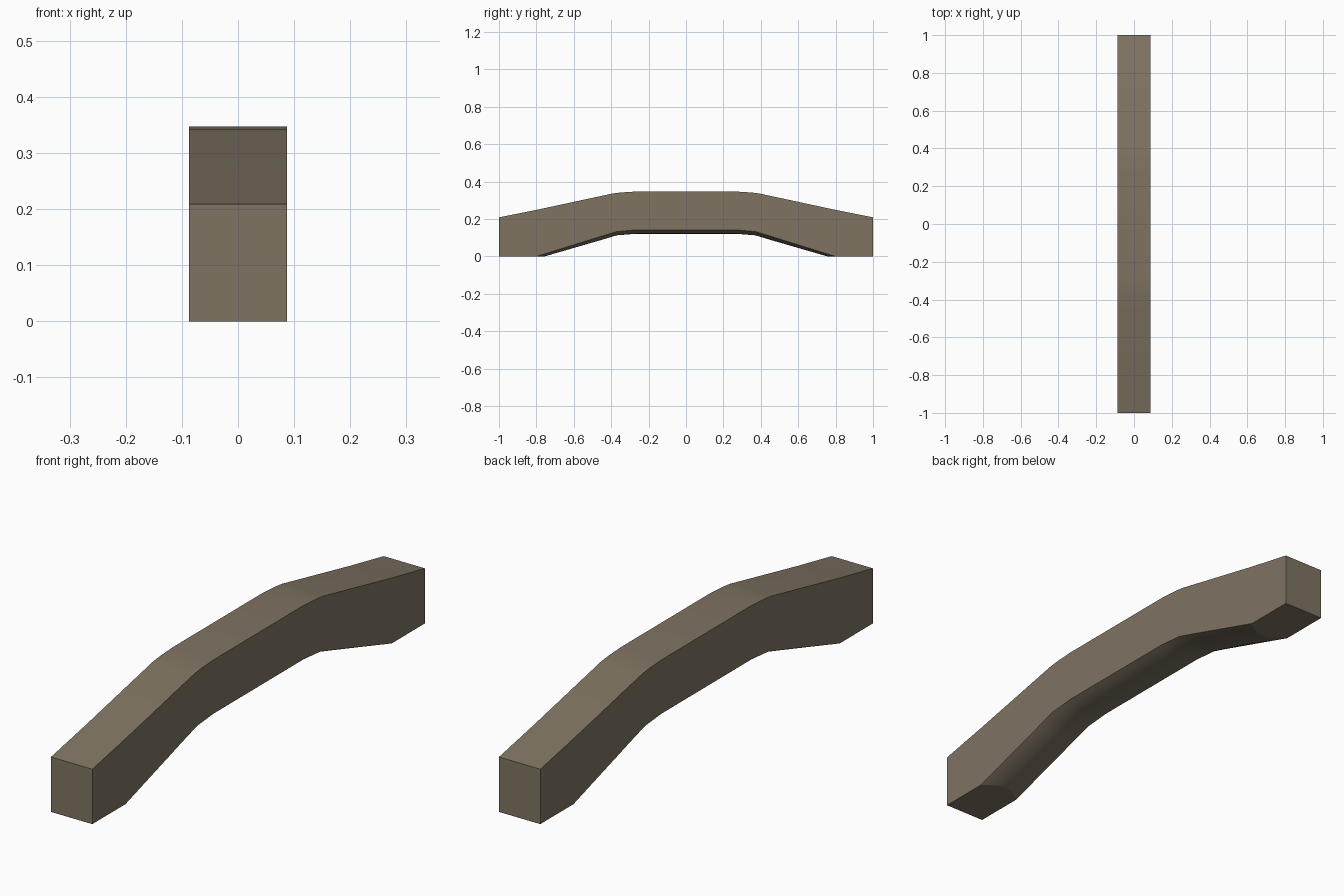
import bpy, bmesh, math

if "Cube" in bpy.data.objects:
    bpy.data.objects.remove(bpy.data.objects["Cube"])

W = 0.087      # half width
N = 12         # strips across the rounded underside

# half profiles (distance from centre, height), end to middle
TOP = [(1.0, 0.209), (0.8, 0.249), (0.39, 0.337), (0.35, 0.342), (0.27, 0.347)]
LOW_SIDE = [(1.0, 0), (0.8, 0), (0.45, 0.109), (0.37, 0.133), (0.27, 0.142)]
LOW_MID = [(1.0, 0), (0.757, 0), (0.45, 0.089), (0.37, 0.113), (0.27, 0.121)]


def mirrored(half):
    return [(-y, z) for y, z in half] + list(reversed(half))


def underside(x):
    # blend from the side edge to the lower centre line
    t = 1 - (x / W) ** 2
    return mirrored([(a[0] + (b[0] - a[0]) * t, a[1] + (b[1] - a[1]) * t)
                     for a, b in zip(LOW_SIDE, LOW_MID)])


bm = bmesh.new()


def line(x, pts):
    return [bm.verts.new((x, y, z)) for y, z in pts]


# lengthwise lines running round the beam: underside, then top
lines = [line(x, underside(x)) for x in (-W + 2 * W * i / N for i in range(N + 1))]
lines += [line(W, mirrored(TOP)), line(-W, mirrored(TOP))]

# skin between neighbouring lines
for a, b in zip(lines, lines[1:] + lines[:1]):
    for i in range(len(a) - 1):
        bm.faces.new((a[i], a[i + 1], b[i + 1], b[i]))

# end caps
bm.faces.new([l[0] for l in lines])
bm.faces.new([l[-1] for l in lines])
bmesh.ops.recalc_face_normals(bm, faces=bm.faces[:])
for f in bm.faces:
    f.smooth = True

mesh = bpy.data.meshes.new("arched_handle")
bm.to_mesh(mesh)
bm.free()
mesh.set_sharp_from_angle(angle=math.radians(15))

# single brown colour
mat = bpy.data.materials.new("grey brown")
mat.diffuse_color = (0.212, 0.174, 0.124, 1)
mat.use_nodes = True
mat.node_tree.nodes["Principled BSDF"].inputs["Base Color"].default_value = mat.diffuse_color
mesh.materials.append(mat)

obj = bpy.data.objects.new("arched_handle", mesh)
bpy.context.collection.objects.link(obj)
